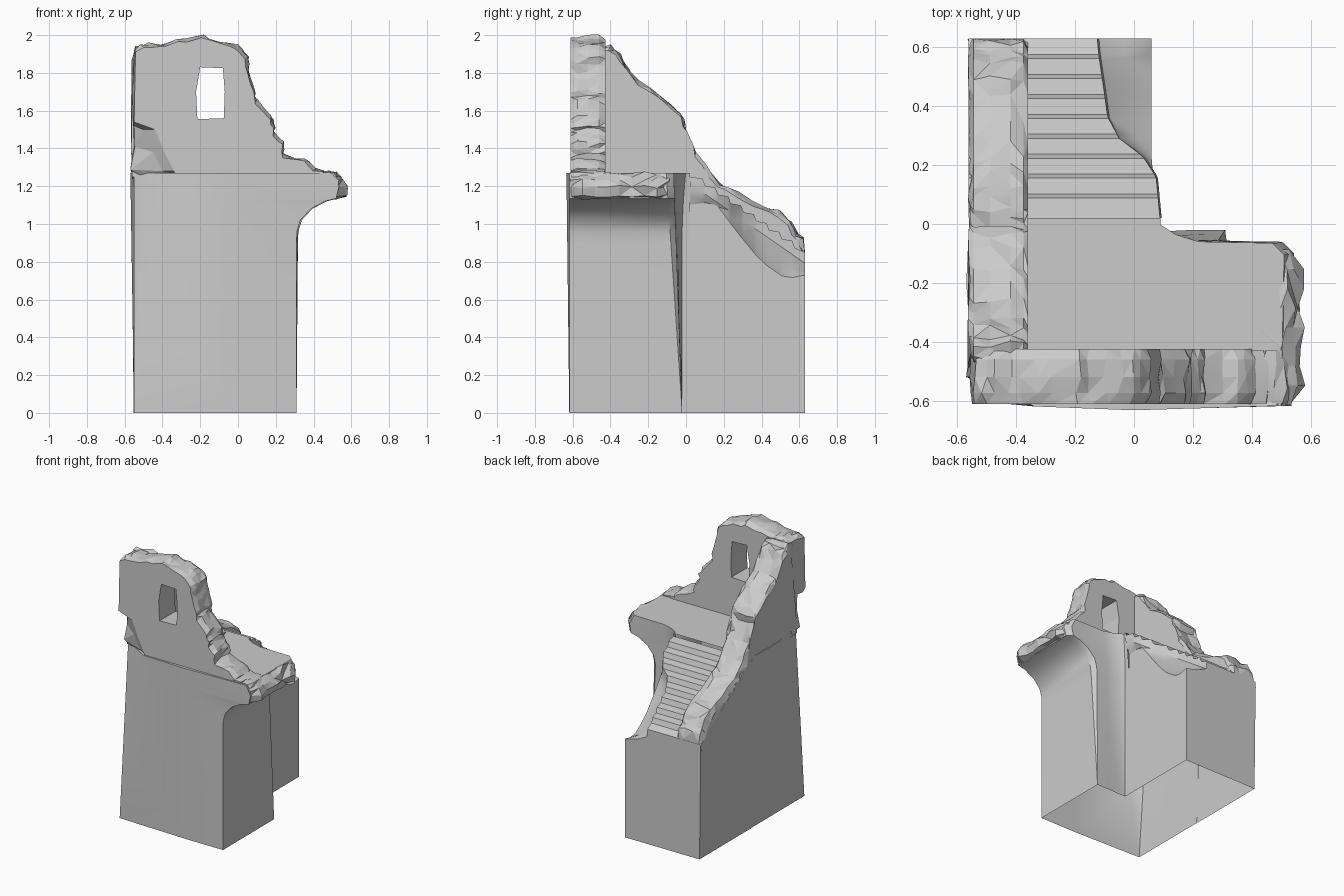
import bpy, bmesh, math, random
from mathutils import Vector

random.seed(7)
cube = bpy.data.objects.get("Cube")
if cube:
    bpy.data.objects.remove(cube, do_unlink=True)

stone = bpy.data.materials.new("pale_grey_stone")
stone.use_nodes = True
GREY = (0.6, 0.6, 0.6, 1)
stone.diffuse_color = GREY
stone.node_tree.nodes["Principled BSDF"].inputs["Base Color"].default_value = GREY


def smooth(obj, angle):
    bpy.ops.object.select_all(action='DESELECT')
    obj.select_set(True)
    bpy.context.view_layer.objects.active = obj
    bpy.ops.object.shade_smooth_by_angle(angle=math.radians(angle))


def loft(name, sections, angle=25, shell=False):
    """Skin sections of equal point count. A shell has open strips and only an end cap."""
    bm = bmesh.new()
    rings = [[bm.verts.new(p) for p in s] for s in sections]
    n = len(rings[0])
    for a, b in zip(rings, rings[1:]):
        for i in range(n - 1 if shell else n):
            j = (i + 1) % n
            bm.faces.new((a[i], a[j], b[j], b[i]))
    if not shell:
        bm.faces.new(rings[0])
    bm.faces.new(rings[-1])
    bmesh.ops.remove_doubles(bm, verts=bm.verts, dist=0.0005)
    bmesh.ops.triangulate(bm, faces=bm.faces)
    bmesh.ops.recalc_face_normals(bm, faces=bm.faces)
    mesh = bpy.data.meshes.new(name)
    bm.to_mesh(mesh)
    bm.free()
    mesh.materials.append(stone)
    obj = bpy.data.objects.new(name, mesh)
    bpy.context.collection.objects.link(obj)
    smooth(obj, angle)
    return obj


def lerp(table, t):
    """Piecewise linear lookup in (position, value) pairs."""
    for (a, va), (b, vb) in zip(table, table[1:]):
        if t <= b:
            return va + (vb - va) * max(0, t - a) / (b - a)
    return table[-1][1]


def wobble(amount):
    return random.uniform(-amount, amount)


# Front block: hollow shell flaring to an overhang, chamfered front corner
flare = [(0, .31), (.5, .31), (.9, .31), (.96, .312), (1.02, .33), (1.08, .385), (1.12, .46), (1.135, .52),
         (1.2, .535), (1.27, .5)]
rings = []
for z, right in flare:
    t = z / 1.27
    f = max(0, (z - .85) / .42) ** 2
    back = -.02 - .045 * t
    rings.append([(x, y, z) for x, y in (
        (-.55 - .01 * t, .02), (-.55 - .02 * t, -.2),
        (-.55, -.6 + .1 * t), (-.55 + .21 * t, -.6 - .02 * t),
        (0, -.618 - .015 * t), (right, -.618),
        (right + .01 * t, back - .04 * t), (right - .03 * t, back),
        (.2 + .02 * f, back + .005 * t), (.1 + .04 * f, -.025 - .025 * t + .015 * f),
        (.06 + .03 * f, -.022 + .02 * f), (.06 + .03 * f, .02))])
loft("front_block", rings, 40, shell=True)

# Stair block: hollow shell of steps, broken right edge falling to the side wall
edge = [(0, .09), (.16, .075), (.23, .03), (.29, -.05), (.365, -.09), (.44, -.1), (.575, -.12), (.63, -.125)]
chip = [(0, 1.1), (.16, 1.12), (.2, 1.05), (.3, .92), (.4, .8), (.53, .71), (.63, .73)]
STEPS = 9
RUN, RISE = .0678, .047
sections = []


def stair_section(y, z):
    x = lerp(edge, y)
    slope_z = 1.235 - (y - .02) * RISE / RUN - .02
    low = min(lerp(chip, y), slope_z - .02)
    return [(-.552, y, 0), (-.562, y, z), (x, y, z), (x + .006, y, slope_z),
            ((x + .06) / 2, y, (slope_z + low) / 2 - .01), (.06, y, low), (.06, y, 0)]


for i in range(STEPS):
    y0 = .02 + i * RUN
    z = 1.25 - i * RISE
    sections += [stair_section(y0 + (.014 if i else 0), z), stair_section(y0 + RUN, z - .01)]
sections[-1] = stair_section(.63, .85)
loft("stair_block", sections, 30, shell=True)


def ruined_wall(outline, depths, place, foot, rough, shrink):
    """Repeat an outline at several depths with ragged stone edges.
    The first foot points stay smooth and buried."""
    layers = []
    centre = sum(p[0] for p in outline) / len(outline)
    for d, inset in zip(depths, shrink):
        layer = []
        for i, (u, v) in enumerate(outline):
            if i >= foot:
                u += wobble(rough) - math.copysign(inset, u - centre) * .5
                v += wobble(rough) - inset
            layer.append(place(u, v, d))
        layers.append(layer)
    return layers


def ragged(points):
    """Insert an uneven point inside every stretch of a broken edge."""
    out = []
    for a, b in zip(points, points[1:]):
        t = .5 + wobble(.15)
        out += [a, (a[0] + (b[0] - a[0]) * t + wobble(.008), a[1] + (b[1] - a[1]) * t + wobble(.008))]
    return out + [points[-1]]


# Front wall with undercut lower corner
left_side = [(-.565, 1.28), (-.555, 1.4), (-.555, 1.52), (-.555, 1.7), (-.54, 1.92)]
crest = [(-.51, 1.945), (-.42, 1.95), (-.33, 1.97), (-.19, 1.995), (-.1, 1.97), (0, 1.94), (.05, 1.88),
         (.06, 1.8), (.09, 1.7), (.1, 1.65), (.17, 1.57), (.2, 1.52), (.2, 1.48), (.235, 1.43),
         (.24, 1.37), (.35, 1.34), (.41, 1.29)]
outline = [(.4, 1.25), (-.33, 1.25)] + left_side + ragged(crest)
layers = ruined_wall(outline, (-.612, -.575, -.52, -.46, -.425),
                     lambda u, v, d: Vector((u, d, v)), 2, .009, (.012, 0, -.004, 0, .012))
undercut = [(-.34, 1.28), (-.39, 1.38), (-.44, 1.5)]
for i, (x, z) in enumerate(undercut):
    layers[0][2 + i] = Vector((x, -.612, z))
    layers[1][2 + i] = Vector((x - .06, -.575, z))
layers[0][5] = Vector((-.55, -.612, 1.54))
layers[1][5] = Vector((-.555, -.575, 1.52))
for layer in layers[2:]:
    layer[1].x = -.5
front_wall = loft("front_wall", layers)

# Window opening cut through the front wall
opening = [(-.215, 1.555), (-.075, 1.56), (-.07, 1.7), (-.08, 1.825), (-.2, 1.83), (-.222, 1.7)]
cutter = loft("window_cutter", [[(x, y, z) for x, z in opening] for y in (-.8, -.3)])
cutter.hide_render = True
cut = front_wall.modifiers.new("window", 'BOOLEAN')
cut.operation = 'DIFFERENCE'
cut.solver = 'EXACT'
cut.object = cutter
bpy.context.view_layer.objects.active = front_wall
bpy.ops.object.modifier_apply(modifier=cut.name)
bpy.data.objects.remove(cutter, do_unlink=True)
smooth(front_wall, 6)

# Side wall descending beside the stairs
slope = [(-.47, 1.93), (-.41, 1.94), (-.35, 1.89), (-.26, 1.75), (-.15, 1.68), (-.04, 1.59), (-.01, 1.5),
         (.05, 1.38), (.12, 1.27), (.22, 1.19), (.35, 1.11), (.5, 1.06), (.58, .97), (.615, .92)]
outline = [(.629, .8), (.02, 1.21), (-.5, 1.25), (-.5, 1.45)] + ragged(slope) + [(.629, .86)]
layers = ruined_wall(outline, (-.566, -.545, -.49, -.42, -.375, -.36),
                     lambda u, v, d: Vector((d, u, v)), 3, .012, (.045, .005, 0, -.004, .004, .02))
for layer in layers:
    for p in layer:
        p.y = min(p.y, .629)
    layer[-1].y = .629
for p in layers[0][:3]:
    p.x = -.56
for p in layers[0][4:-1]:
    p.x += random.uniform(0, .012)
loft("side_wall", layers, 10)

# Rough stone rim along the overhang
rim = []
for i in range(9):
    y = -.615 + i * .066
    end = .025 if i in (0, 8) else 0
    rim.append([(x + wobble(.014) - end, y, z + wobble(.01)) for x, z in
                ((.43, 1.15), (.53, 1.135), (.565 - end, 1.15), (.57 - end, 1.195),
                 (.545, 1.24), (.51, 1.268), (.43, 1.262))])
loft("overhang_rim", rim, 15)

# Fallen rubble on the front ledge
for i, (x, size) in enumerate(((.3, .05), (.41, .035), (.48, .03))):
    block = []
    for y, s in ((-.61, .7), (-.56, 1), (-.48, 1), (-.43, .6)):
        block.append([(x + size * s * c + wobble(.012), y, 1.26 + size * s * h + wobble(.008))
                      for c, h in ((-1.5, -.6), (1.5, -.6), (1.3, .4), (0, 1), (-1.2, .7))])
    loft(f"ledge_rubble_{i + 1}", block, 15)
